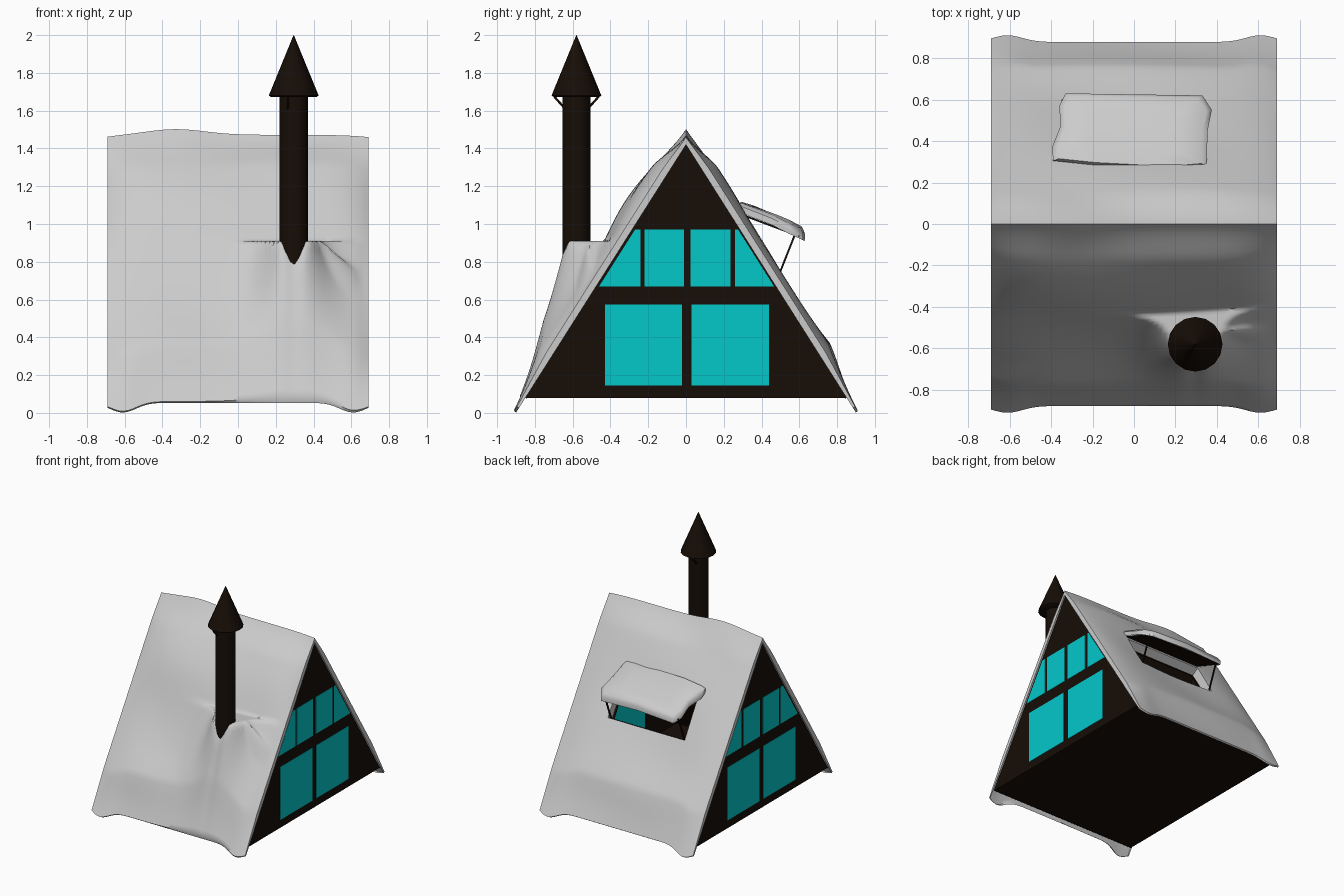
import bpy, bmesh, math
from mathutils import Vector

if "Cube" in bpy.data.objects:
    bpy.data.objects.remove(bpy.data.objects["Cube"])

def material(name, rgb):
    m = bpy.data.materials.new(name)
    m.diffuse_color = (*rgb, 1)
    m.use_nodes = True
    m.node_tree.nodes["Principled BSDF"].inputs["Base Color"].default_value = m.diffuse_color
    return m

WOOD = material("dark_wood", (0.008, 0.004, 0.002))
GLASS = material("teal_glass", (0.001, 0.58, 0.59))

def finish(bm, name, mat=None, smooth=None):
    me = bpy.data.meshes.new(name)
    bm.to_mesh(me)
    bm.free()
    ob = bpy.data.objects.new(name, me)
    bpy.context.collection.objects.link(ob)
    if mat:
        me.materials.append(mat)
    if smooth:
        bpy.ops.object.select_all(action='DESELECT')
        bpy.context.view_layer.objects.active = ob
        ob.select_set(True)
        bpy.ops.object.shade_smooth_by_angle(angle=math.radians(smooth))
    return ob

def slab(name, pts, thick, mat):
    """Polygon given by 3D points, extruded by a vector."""
    bm = bmesh.new()
    f = bm.faces.new([bm.verts.new(p) for p in pts])
    r = bmesh.ops.extrude_face_region(bm, geom=[f], use_keep_orig=True)
    for v in r["geom"]:
        if isinstance(v, bmesh.types.BMVert):
            v.co += Vector(thick)
    bmesh.ops.recalc_face_normals(bm, faces=bm.faces)
    return finish(bm, name, mat)

def lathe(name, cx, cy, profile, mat, n=16):
    bm = bmesh.new()
    rings = [[bm.verts.new((cx + r * math.cos(2 * math.pi * i / n), cy + r * math.sin(2 * math.pi * i / n), z))
              for i in range(n)] for r, z in profile]
    for a, b in zip(rings, rings[1:]):
        for i in range(n):
            bm.faces.new((a[i], a[(i + 1) % n], b[(i + 1) % n], b[i]))
    bm.faces.new(rings[0][::-1])
    bm.faces.new(rings[-1])
    return finish(bm, name, mat, 35)

def rod(name, a, b, w, mat):
    a, b = Vector(a), Vector(b)
    bm = bmesh.new()
    bmesh.ops.create_cube(bm, size=1)
    q = (b - a).to_track_quat('Z', 'Y')
    for v in bm.verts:
        v.co = (a + b) / 2 + q @ Vector((v.co.x * w, v.co.y * w, v.co.z * (b - a).length))
    return finish(bm, name, mat)

# Hollow A-frame body: slopes, floor and gables
X = 0.68
def wall(s):
    return 0.85 * s, 1.42 - 1.34 * s

def slope_panel(name, sgn, x0, x1, s0, s1):
    pts = [(x, sgn * wall(s)[0], wall(s)[1]) for x, s in ((x0, s0), (x1, s0), (x1, s1), (x0, s1))]
    return slab(name, pts, (0, -sgn * 0.006, -0.004), WOOD)

slope_panel("front_slope", -1, -X, X, 0, 1)
for nm, box in {"upper": (-X, X, 0, 0.34), "lower": (-X, X, 0.56, 1),
                "left": (-X, -0.33, 0.34, 0.56), "right": (0.33, X, 0.34, 0.56)}.items():
    slope_panel("back_slope_" + nm, 1, *box)
slab("floor", [(-X, -.85, .08), (X, -.85, .08), (X, .85, .08), (-X, .85, .08)], (0, 0, 0.006), WOOD)

# Gable walls with their windows
panes = [[(-.43, .145), (-.02, .145), (-.02, .575), (-.43, .575)],
         [(.03, .145), (.44, .145), (.44, .575), (.03, .575)],
         [(-.46, .67), (-.24, .67), (-.24, .97), (-.27, .97)],
         [(-.22, .67), (-.01, .67), (-.01, .97), (-.22, .97)],
         [(.025, .67), (.235, .67), (.235, .97), (.025, .97)],
         [(.26, .67), (.466, .67), (.276, .97), (.26, .97)]]
for side, sx in (("right", 1), ("left", -1)):
    slab("gable_" + side, [(sx * X, -.85, .08), (sx * X, .85, .08), (sx * X, 0, 1.42)], (-sx * .008, 0, 0), WOOD)
    for i, p in enumerate(panes):
        slab(f"window_{side}_{i}", [(sx * (X + .003), y, z) for y, z in p], (-sx * .014, 0, 0), GLASS)

# Snow blanket over the roof, piled up around the chimney, open below the dormer
CX, CY, CR = 0.295, -0.58, 0.075

def mound(x, y, z):
    """Height of the snow after piling it against the chimney."""
    dx, dy = x - CX, y - CY
    r = max(0, math.hypot(dx, dy) - CR - .01)
    front = max(0, min(1, -dy / .07)) * math.exp(-(dx / .04) ** 2)
    h = (.35 - .07 * front) * math.exp(-(r / .10) ** 1.1)
    ridge = .26 * max(0, 1 - max(0, dx - .06) / .31) if dx > 0 else .2 * max(0, 1 - max(0, -dx - .06) / .3) ** 1.6
    side = math.exp(-((y + .52) / (.045 if y > -.52 else .08)) ** 2)
    return min(z + max(h, ridge * side), max(z, .91))

def snow(x, v):
    t = abs(v)
    sgn = 1 if v > 0 else -1
    corner = math.exp(-((abs(x) - .61) / .10) ** 2)
    s = t * (1.02 + .038 * corner)
    y, z = wall(s)
    base = Vector((x, sgn * y, z))
    edge = 1 - (abs(x) / .69) ** 6
    eave = min(1, (1 - t) / .2)
    wave = math.sin(5 * x + 3 * v) * math.sin(7 * v + 1) * .01
    upper = math.exp(-((t - .25) / .2) ** 2) * (.045 if v < 0 else .012)
    low = math.exp(-((t - .82) / .12) ** 2) * .018
    d = .013 + eave * (.022 + edge * (.025 + wave + upper + low))
    k = min(1, t / .12)
    k = k * k * (3 - 2 * k)
    peak = .04 + .03 * math.exp(-((x + .33) / .22) ** 2) + .012 * edge
    d = d * k + peak * (1 - k)
    top = base + Vector((0, sgn * .844 * d * k, (.536 + .464 * (1 - k)) * d))
    if v < 0:
        fade = min(1, (.69 - abs(x)) / .06)
        top.z += fade * (mound(x, top.y, top.z) - top.z)
    return top, base

NX, NV = 64, 110
bm = bmesh.new()
under, grid = {}, []
for j in range(NV + 1):
    row = []
    for i in range(NX + 1):
        top, base = snow(-.69 + 1.38 * i / NX, -1 + 2 * j / NV)
        vert = bm.verts.new(top)
        under[vert] = base
        row.append(vert)
    grid.append(row)
for j in range(NV):
    for i in range(NX):
        q = (grid[j][i], grid[j][i + 1], grid[j + 1][i + 1], grid[j + 1][i])
        mid = sum((under[v] for v in q), Vector()) / 4
        if not (.285 < mid.y < .455 and abs(mid.x) < .335):
            bm.faces.new(q)
rim = [e for e in bm.edges if len(e.link_faces) == 1]
lower = {}
for e in rim:
    for v in e.verts:
        if v not in lower:
            lower[v] = bm.verts.new(under[v])
    a, b = e.verts
    bm.faces.new((a, b, lower[b], lower[a]))
bmesh.ops.delete(bm, geom=[v for v in bm.verts if not v.link_faces], context='VERTS')
bmesh.ops.recalc_face_normals(bm, faces=bm.faces)
finish(bm, "roof_snow", None, 60)

# Dormer: snow cap over a dark board, carried by thin frame bars
outline = [(-.33, .63), (.0, .625), (.33, .62), (.375, .55), (.355, .45), (.35, .28), (.18, .265),
           (-.2, .285), (-.39, .305), (-.395, .37), (-.355, .47), (-.36, .57)]
bm = bmesh.new()
def cap_z(x, y, lift):
    return 1.09 - .41 * (y - .27) + lift + .008 * math.sin(9 * x + 12 * y)
rings = []
for scale, lift in ((1, -.025), (1, .01), (.93, .03), (.6, .038)):
    rings.append([bm.verts.new((x * scale, .45 + (y - .45) * scale, cap_z(x * scale, .45 + (y - .45) * scale, lift)))
                  for x, y in outline])
n = len(outline)
for a, b in zip(rings, rings[1:]):
    for i in range(n):
        bm.faces.new((a[i], a[(i + 1) % n], b[(i + 1) % n], b[i]))
bm.faces.new(rings[-1])
bmesh.ops.recalc_face_normals(bm, faces=bm.faces)
finish(bm, "dormer_snow", None, 50)
slab("dormer_board", [(-.35, .28, 1.05), (.345, .28, 1.05), (.345, .6, .93), (-.35, .6, .93)], (0, 0, .01), WOOD)
for sx in (-1, 1):
    rod(f"dormer_post_{sx}", (sx * .33, .48, .70), (sx * .33, .575, .94), .01, WOOD)
rod("dormer_sill", (-.33, .485, .715), (.33, .485, .715), .01, WOOD)

# Chimney pipe with conical hood and hood brackets
lathe("chimney_pipe", CX, CY, [(CR, .45), (CR, 1.70)], WOOD)
lathe("chimney_hood", CX, CY, [(.12, 1.672), (.132, 1.68), (.001, 2.0)], WOOD)
for name, s in (("front", -1), ("back", 1)):
    rod(f"hood_bracket_{name}", (CX - .03, CY + s * .06, 1.61), (CX - .03, CY + s * .118, 1.675), .012, WOOD)
